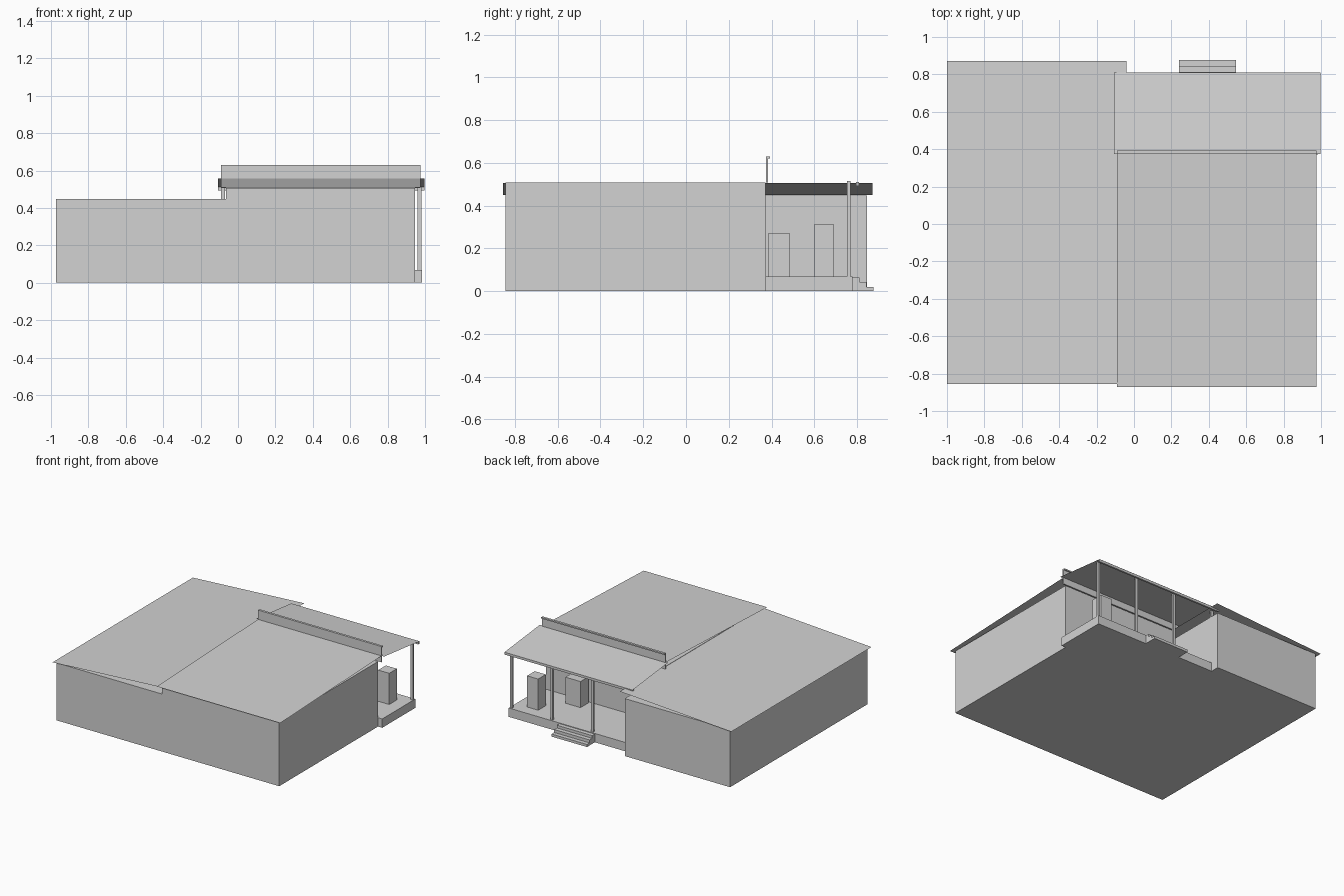
import bpy

if "Cube" in bpy.data.objects:
    bpy.data.objects.remove(bpy.data.objects["Cube"])

# One flat colour for the whole model
grey = bpy.data.materials.new("light_grey")
grey.diffuse_color = (0.65, 0.65, 0.65, 1)
grey.use_nodes = True
grey.node_tree.nodes["Principled BSDF"].inputs["Base Color"].default_value = grey.diffuse_color


def mesh(name, verts, faces):
    me = bpy.data.meshes.new(name)
    me.from_pydata(verts, [], faces)
    me.materials.append(grey)
    ob = bpy.data.objects.new(name, me)
    bpy.context.collection.objects.link(ob)
    return ob


def box(name, x, y, z):
    """Box from (min, max) pairs."""
    verts = [(a, b, c) for c in z for b in y for a in x]
    faces = [(0, 2, 3, 1), (4, 5, 7, 6), (0, 1, 5, 4),
             (2, 6, 7, 3), (0, 4, 6, 2), (1, 3, 7, 5)]
    return mesh(name, verts, faces)


def sheet(name, x, y, z):
    """Thin sloping roof; z gives the heights of the four corners, anticlockwise."""
    verts = [(x[0], y[0], z[0]), (x[1], y[0], z[1]),
             (x[1], y[1], z[2]), (x[0], y[1], z[3])]
    return mesh(name, verts, [(0, 1, 2, 3)])


# Building volumes
box("left_wing_walls", (-0.973, -0.065), (-0.845, 0.847), (0, 0.448))
box("right_wing_walls", (-0.065, 0.947), (-0.845, 0.372), (0, 0.507))

# Roof sheets: left rises to the right, right rises to the back, porch falls to the back
sheet("left_roof", (-1.0, -0.04), (-0.856, 0.872), (0.449, 0.506, 0.506, 0.449))
sheet("right_roof", (-0.09, 0.975), (-0.872, 0.39), (0.51, 0.51, 0.558, 0.558))
sheet("porch_roof", (-0.107, 0.998), (0.375, 0.81), (0.558, 0.558, 0.511, 0.511))

# Parapet with a cap overhanging to the back
box("parapet", (-0.09, 0.975), (0.374, 0.383), (0.507, 0.63))
box("parapet_cap", (-0.09, 0.975), (0.383, 0.392), (0.62, 0.63))

# Porch floor, beam and posts
box("porch_floor", (-0.065, 0.983), (0.372, 0.78), (0, 0.069))
box("porch_beam", (-0.107, 0.998), (0.795, 0.809), (0.492, 0.511))
for i in range(4):
    cx = -0.08 + 0.35 * i
    box(f"porch_post_{i + 1}", (cx - 0.01, cx + 0.01), (0.754, 0.77), (0.069, 0.515))

# Entrance steps
for i, (y, z) in enumerate([(0.812, 0.064), (0.845, 0.043), (0.877, 0.02)]):
    box(f"step_{i + 1}", (0.24, 0.545), (0.779, y), (0, z))

# Upright blocks standing on the porch
box("porch_block_tall", (0.79, 0.885), (0.598, 0.692), (0.069, 0.312))
box("porch_block_low", (0.57, 0.70), (0.386, 0.485), (0.069, 0.272))
